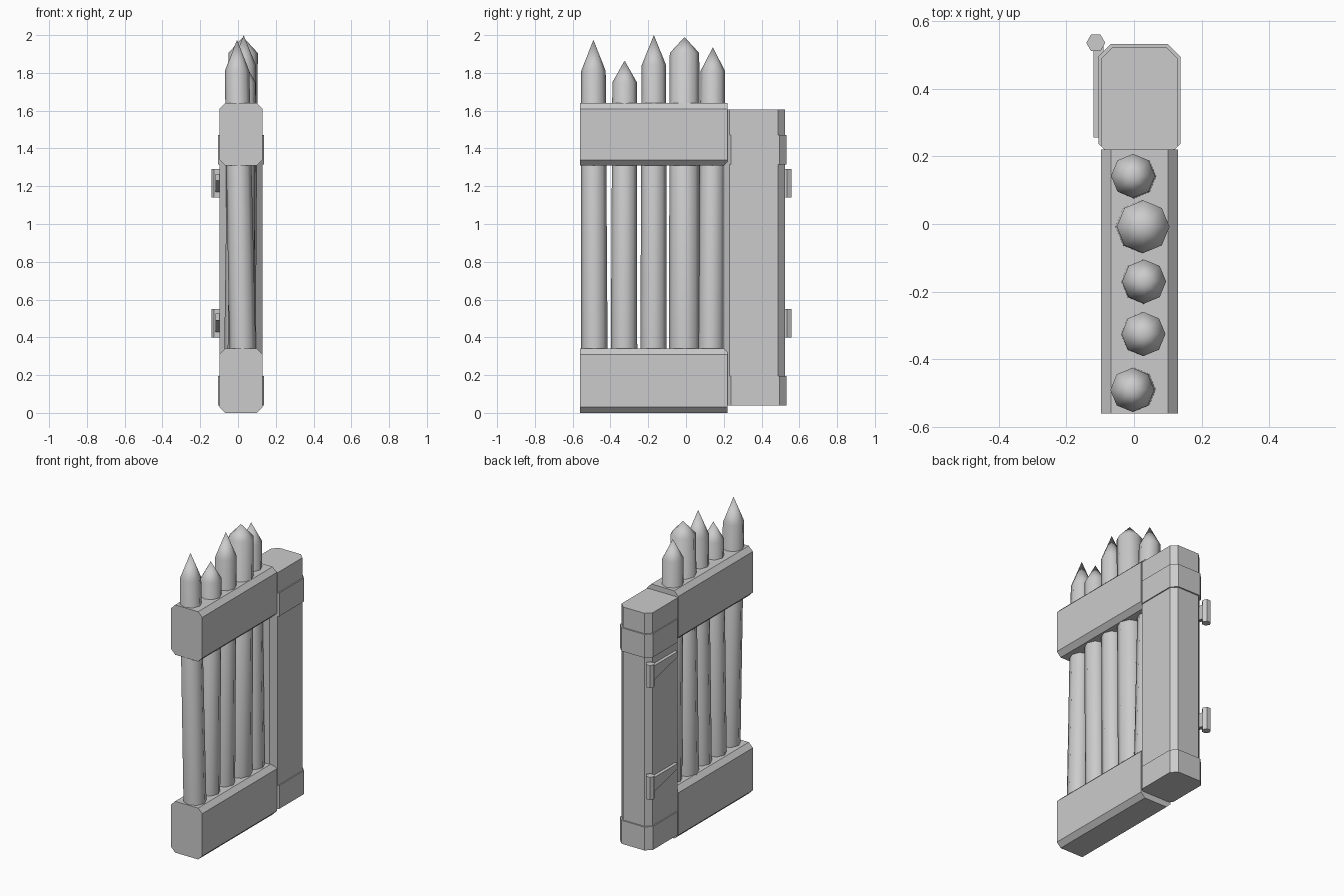
import bpy, bmesh
from math import pi, cos, sin
from mathutils import Vector

if "Cube" in bpy.data.objects:
    bpy.data.objects.remove(bpy.data.objects["Cube"], do_unlink=True)

grey = bpy.data.materials.new("plain_grey")
grey.use_nodes = True
colour = (0.6, 0.6, 0.6, 1)
grey.diffuse_color = colour
grey.node_tree.nodes["Principled BSDF"].inputs["Base Color"].default_value = colour


def loft(name, rings, smooth=False):
    """Skin closed rings of points; a one-point ring becomes a tip."""
    bm = bmesh.new()
    loops = [[bm.verts.new(p) for p in ring] for ring in rings]
    for a, b in zip(loops, loops[1:]):
        n = len(a)
        for i in range(n):
            j = (i + 1) % n
            bm.faces.new((a[i], a[j], b[0]) if len(b) == 1 else (a[i], a[j], b[j], b[i]))
    for end in (loops[0], loops[-1]):
        if len(end) > 2:
            bm.faces.new(end)
    bmesh.ops.recalc_face_normals(bm, faces=bm.faces)
    mesh = bpy.data.meshes.new(name)
    bm.to_mesh(mesh)
    bm.free()
    mesh.materials.append(grey)
    obj = bpy.data.objects.new(name, mesh)
    bpy.context.collection.objects.link(obj)
    if smooth:
        bpy.ops.object.select_all(action="DESELECT")
        obj.select_set(True)
        bpy.context.view_layer.objects.active = obj
        bpy.ops.object.shade_smooth_by_angle(angle=pi * 0.27)
    return obj


def chamfered(u0, u1, v0, v1, c):
    """Rectangle outline with cut corners."""
    return [(u0 + c, v0), (u1 - c, v0), (u1, v0 + c), (u1, v1 - c),
            (u1 - c, v1), (u0 + c, v1), (u0, v1 - c), (u0, v0 + c)]


def ring(x, y, z, r, sides=8):
    return [(x + r * cos(2 * pi * i / sides), y + r * sin(2 * pi * i / sides), z)
            for i in range(sides)]


def upright(name, outline, z0, z1):
    return loft(name, [[(x, y, z) for x, y in outline] for z in (z0, z1)])


# Horizontal beams
for name, z0, z1 in (("lower_beam", 0, 0.34), ("upper_beam", 1.31, 1.64)):
    outline = chamfered(-0.098, 0.13, z0, z1, 0.03)
    loft(name, [[(x, y, z) for x, z in outline] for y in (-0.56, 0.22)])

# Hinge post with its two bands
upright("hinge_post", chamfered(-0.098, 0.13, 0.195, 0.523, 0.035), 0.042, 1.605)
for name, z0 in (("lower_band", 0.04), ("upper_band", 1.315)):
    upright(name, chamfered(-0.105, 0.137, 0.2, 0.532, 0.037), z0, z0 + 0.155)

# Pickets: bottom x, top x, bottom y, top y, radius, shoulder height, tip height
pickets = [
    (0.025, -0.005, -0.485, -0.49, 0.065, 1.81, 1.975),
    (0.015, 0.028, -0.328, -0.325, 0.065, 1.75, 1.865),
    (0.015, 0.03, -0.172, -0.17, 0.065, 1.84, 2.0),
    (0.01, 0.027, -0.008, -0.008, 0.078, 1.905, 1.99),
    (0.02, -0.003, 0.132, 0.142, 0.065, 1.81, 1.935),
]
for i, (xb, xt, yb, yt, r, shoulder, tip) in enumerate(pickets):
    loft(f"picket_{i + 1}", [ring(xb, yb, 0.3, r + 0.005), ring(xt, yt, shoulder, r),
                             [(xt, yt, tip)]], smooth=True)

# Hinges: tapering strap and six-sided knuckle
for name, z in (("lower_hinge", 0.4), ("upper_hinge", 1.14)):
    strap = [(0.53, z + 0.025), (0.53, z + 0.125), (0.255, z + 0.125), (0.255, z + 0.09)]
    loft(name + "_strap", [[(x, y, h) for y, h in strap] for x in (-0.119, -0.09)])
    upright(name + "_knuckle", [p[:2] for p in ring(-0.113, 0.535, 0, 0.028, 6)], z, z + 0.15)
